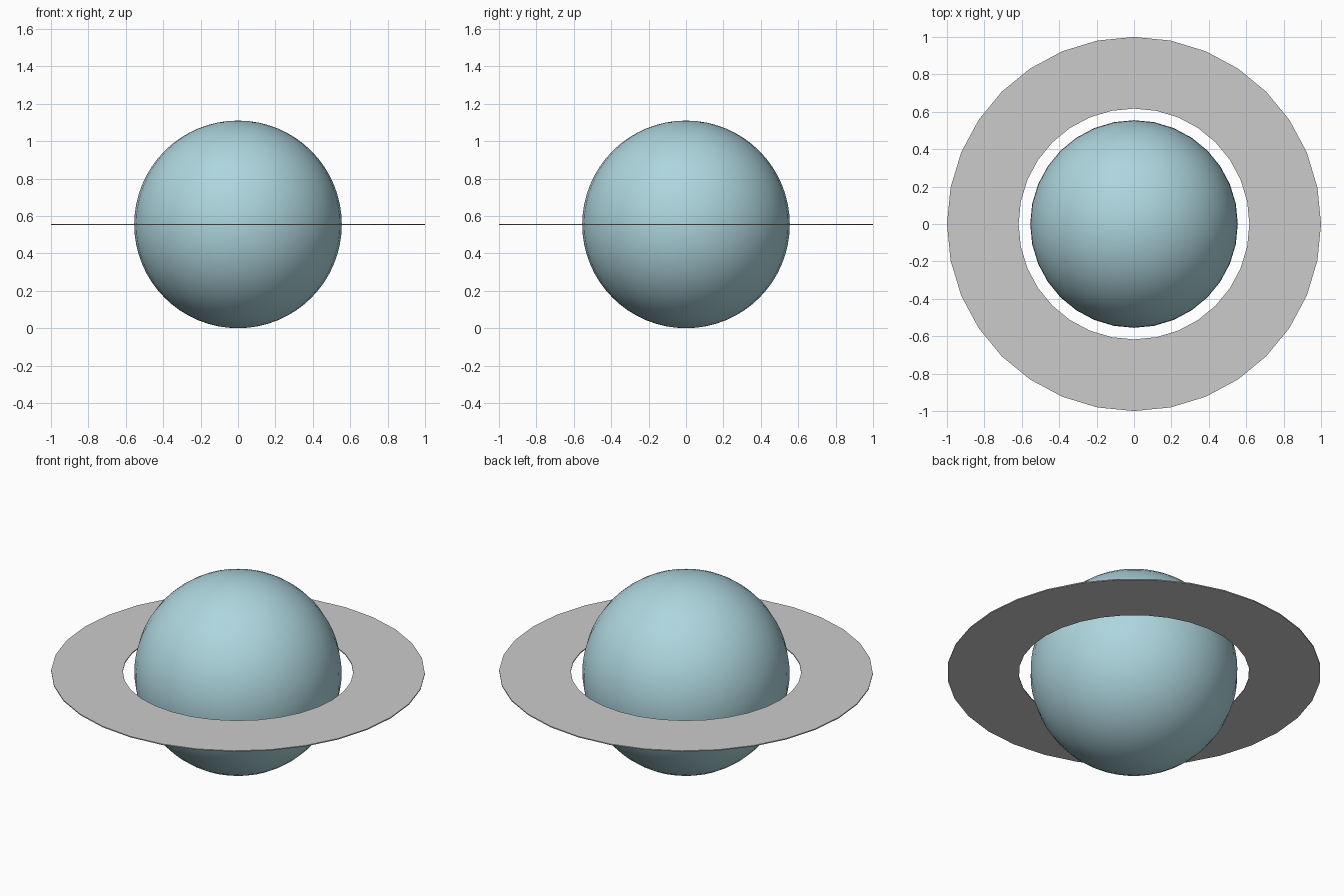
import bpy
import bmesh
import math

if "Cube" in bpy.data.objects:
    bpy.data.objects.remove(bpy.data.objects["Cube"])

R = 0.555            # planet radius, also height of its centre
SEGMENTS = 32


def add_object(name, bm):
    mesh = bpy.data.meshes.new(name)
    bm.to_mesh(mesh)
    bm.free()
    obj = bpy.data.objects.new(name, mesh)
    bpy.context.collection.objects.link(obj)
    return obj


# Planet: smooth ball resting on the ground
bm = bmesh.new()
bmesh.ops.create_uvsphere(bm, u_segments=SEGMENTS, v_segments=32, radius=R)
for face in bm.faces:
    face.smooth = True
planet = add_object("planet", bm)
planet.location.z = R
blue = bpy.data.materials.new("pale_blue")
blue.diffuse_color = (0.42, 0.67, 0.73, 1)
blue.use_nodes = True
blue.node_tree.nodes["Principled BSDF"].inputs["Base Color"].default_value = blue.diffuse_color
planet.data.materials.append(blue)

# Ring: thin flat band around the equator, spun from a rectangle
inner, outer, half = 0.617, 1.0, 0.003
bm = bmesh.new()
profile = [(inner, -half), (outer, -half), (outer, half), (inner, half)]
verts = [bm.verts.new((x, 0, z)) for x, z in profile]
edges = [bm.edges.new((verts[i], verts[(i + 1) % 4])) for i in range(4)]
bmesh.ops.spin(bm, geom=verts + edges, cent=(0, 0, 0), axis=(0, 0, 1),
               angle=math.tau, steps=SEGMENTS)
bmesh.ops.remove_doubles(bm, verts=bm.verts, dist=0.0005)
bmesh.ops.recalc_face_normals(bm, faces=bm.faces)
ring = add_object("ring", bm)
ring.location.z = R
